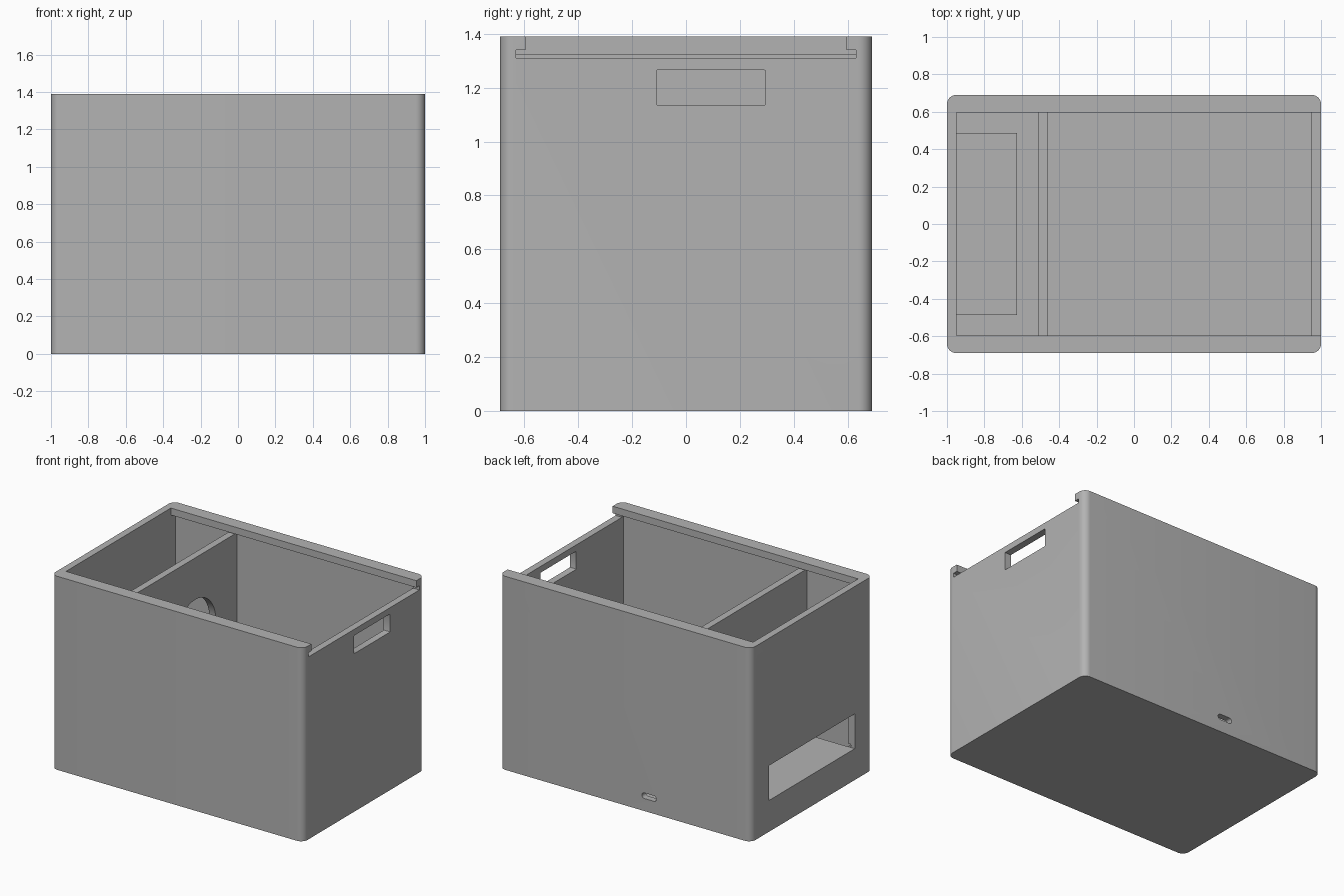
import bpy, bmesh, math
from mathutils import Matrix

cube = bpy.data.objects.get("Cube")
if cube:
    bpy.data.objects.remove(cube, do_unlink=True)

grey = bpy.data.materials.new("plain grey")
grey.use_nodes = True
COLOUR = (0.45, 0.45, 0.45, 1)
grey.diffuse_color = COLOUR
grey.node_tree.nodes["Principled BSDF"].inputs["Base Color"].default_value = COLOUR


def finish(name, bm):
    mesh = bpy.data.meshes.new(name)
    bm.to_mesh(mesh)
    bm.free()
    mesh.materials.append(grey)
    ob = bpy.data.objects.new(name, mesh)
    bpy.context.collection.objects.link(ob)
    return ob


def box(name, x, y, z, radius=0, axis=2, segments=8):
    """Box from ranges; edges along one axis may be rounded."""
    bm = bmesh.new()
    bmesh.ops.create_cube(bm, size=1)
    for v in bm.verts:
        for i, (lo, hi) in enumerate((x, y, z)):
            v.co[i] = hi if v.co[i] > 0 else lo
    if radius:
        edges = [e for e in bm.edges
                 if abs((e.verts[0].co - e.verts[1].co).normalized()[axis]) > 0.9]
        bmesh.ops.bevel(bm, geom=edges, offset=radius, segments=segments,
                        profile=0.5, affect='EDGES')
    return finish(name, bm)


def rod(name, centre, radius, length, axis, segments=48):
    """Cylinder along a world axis."""
    bm = bmesh.new()
    turn = Matrix.Rotation(math.pi / 2, 4, 'Y' if axis == 'X' else 'X')
    bmesh.ops.create_cone(bm, cap_ends=True, segments=segments, radius1=radius,
                          radius2=radius, depth=length,
                          matrix=Matrix.Translation(centre) @ turn)
    return finish(name, bm)


def cut(ob, cutters):
    bpy.context.view_layer.objects.active = ob
    for c in cutters:
        c.hide_render = True
        mod = ob.modifiers.new(c.name, 'BOOLEAN')
        mod.operation = 'DIFFERENCE'
        mod.solver = 'EXACT'
        mod.object = c
        bpy.ops.object.modifier_apply(modifier=mod.name)
        bpy.data.objects.remove(c, do_unlink=True)


def smooth(ob):
    bpy.ops.object.select_all(action='DESELECT')
    ob.select_set(True)
    bpy.context.view_layer.objects.active = ob
    bpy.ops.object.shade_smooth_by_angle(angle=math.radians(30))


# Outer shell with rounded upright corners
shell = box("shell", (-1, 1), (-0.69, 0.69), (0, 1.39), radius=0.05)
cut(shell, [
    box("cavity", (-0.95, 0.95), (-0.645, 0.645), (0.05, 1.34)),
    box("top_opening", (-0.95, 1.1), (-0.595, 0.595), (1.32, 1.5)),
    box("lid_slot", (0.9, 1.1), (-0.63, 0.63), (1.31, 1.34)),
    box("handle_hole", (0.9, 1.1), (-0.11, 0.295), (1.135, 1.265), 0.005, 0, 3),
    box("end_window", (-1.1, -0.9), (-0.487, 0.487), (0.225, 0.475)),
    box("cable_slot", (-0.247, -0.133), (0.6, 0.8), (0.09, 0.13), 0.0199, 1),
    rod("hinge_hole", (-0.958, 0, 0.238), 0.011, 1.02, 'Y', 16),
])
smooth(shell)

# Cross wall with a round pass-through
divider = box("divider", (-0.51, -0.46), (-0.645, 0.645), (0.05, 1.325))
cut(divider, [rod("round_hole", (-0.485, 0.17, 0.79), 0.235, 0.2, 'X')])
smooth(divider)

# Raised shelf behind the end window
box("window_shelf", (-0.95, -0.625), (-0.487, 0.487), (0.05, 0.225))
